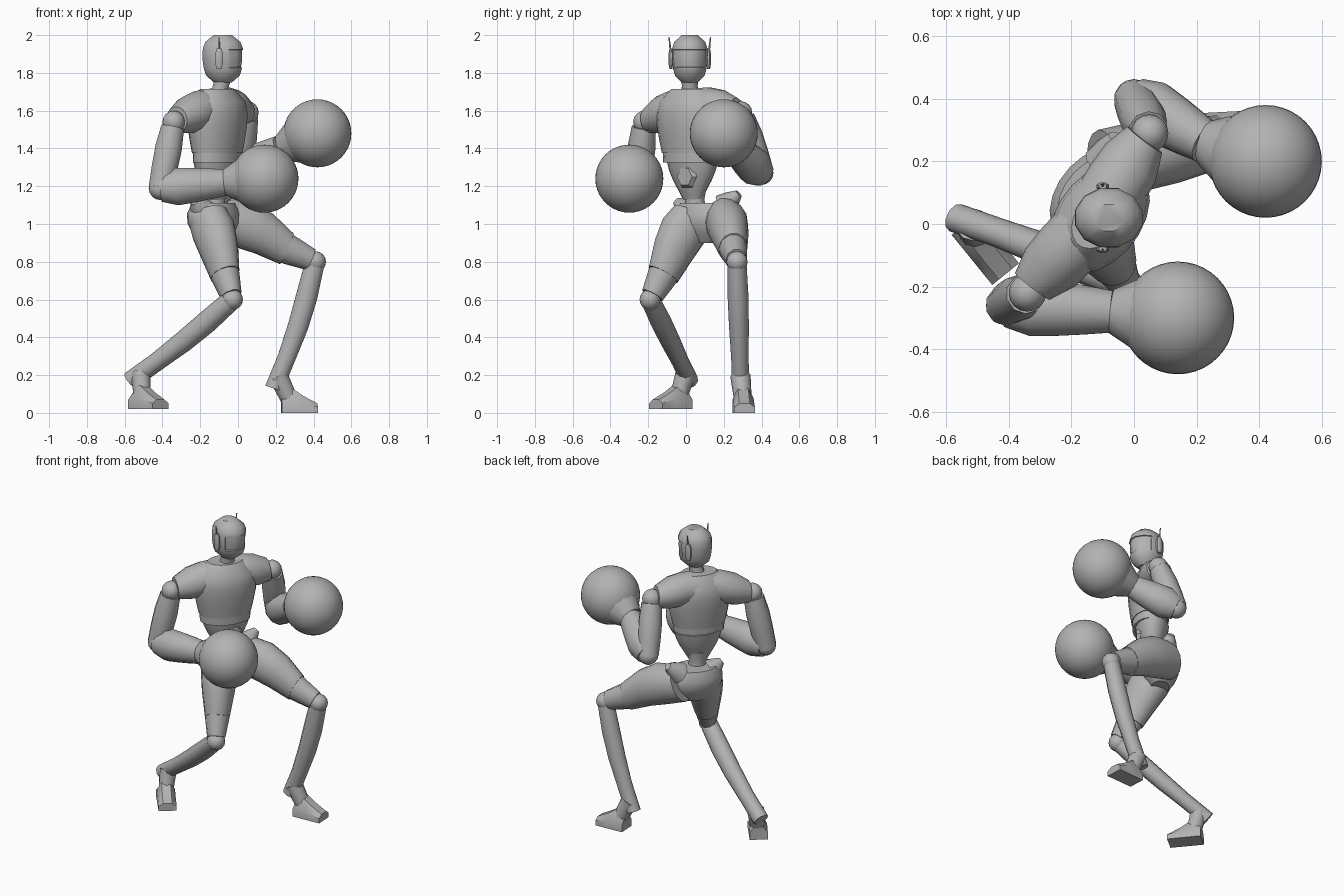
import bpy, bmesh, math
from mathutils import Vector

if "Cube" in bpy.data.objects:
    bpy.data.objects.remove(bpy.data.objects["Cube"], do_unlink=True)

grey = bpy.data.materials.new("mid_grey")
grey.use_nodes = True
TONE = (.45, .45, .45, 1)
grey.diffuse_color = TONE
grey.node_tree.nodes["Principled BSDF"].inputs["Base Color"].default_value = TONE

X, Y, Z = Vector((1, 0, 0)), Vector((0, 1, 0)), Vector((0, 0, 1))
NONE = Vector()
parts = []


def finish(name, bm):
    """Turn a bmesh into a named grey object."""
    bmesh.ops.recalc_face_normals(bm, faces=bm.faces)
    mesh = bpy.data.meshes.new(name)
    bm.to_mesh(mesh)
    bm.free()
    mesh.materials.append(grey)
    obj = bpy.data.objects.new(name, mesh)
    bpy.context.collection.objects.link(obj)
    parts.append(obj)


def skin(loops, bm):
    """Bridge equal loops of vertices and cap both ends."""
    for low, high in zip(loops, loops[1:]):
        for k in range(len(low)):
            bm.faces.new((low[k - 1], low[k], high[k], high[k - 1]))
    bm.faces.new(loops[0])
    bm.faces.new(loops[-1])


def tube(start, end, radii, hint=Z, flat=1, bend=NONE, sides=12):
    """Evenly spaced rings from start to end; flat squeezes them across the hint."""
    bm = bmesh.new()
    axis = (end - start).normalized()
    u = (hint - axis * hint.dot(axis)).normalized()
    v = axis.cross(u) * flat
    loops = []
    for i, radius in enumerate(radii):
        t = i / (len(radii) - 1)
        centre = start.lerp(end, t) + bend * math.sin(math.pi * t)
        angles = [math.tau * (k + .5) / sides for k in range(sides)]
        loops.append([bm.verts.new(centre + (u * math.cos(a) + v * math.sin(a)) * radius) for a in angles])
    skin(loops, bm)
    return bm


def limb(name, *args, **options):
    finish(name, tube(*args, **options))


def ball(name, centre, radius, segments=16):
    bm = bmesh.new()
    bmesh.ops.create_uvsphere(bm, u_segments=segments, v_segments=segments // 2, radius=radius)
    bmesh.ops.translate(bm, vec=centre, verts=bm.verts)
    finish(name, bm)


def foot(name, heel, toe):
    """Wedge with a bevelled instep, low at the toe."""
    side = Z.cross(toe - heel).normalized() * .055
    bm = bmesh.new()
    loops = []
    for t, height in ((0, .08), (.3, .13), (.6, .09), (1, .05)):
        outline = [(-1, 0), (1, 0), (1, .6), (.5, 1), (-.5, 1), (-1, .6)]
        loops.append([bm.verts.new(heel.lerp(toe, t) + side * s + Z * height * h) for s, h in outline])
    skin(loops, bm)
    finish(name, bm)


# Joint positions of the boxing pose
POSE = {
    "right": dict(shoulder=(-.34, -.22, 1.54), elbow=(-.41, -.26, 1.19), wrist=(-.07, -.28, 1.22),
                  glove=(.14, -.3, 1.24), hip=(-.16, .04, 1.04), crest=(-.23, -.05, 1.12),
                  knee=(-.03, -.19, .6), calf_end=(-.57, .02, .17),
                  heel=(-.54, 0, .02), toe=(-.41, -.16, .02)),
    "left": dict(shoulder=(.05, .29, 1.59), elbow=(0, .4, 1.27), wrist=(.23, .26, 1.4),
                 glove=(.42, .2, 1.48), hip=(-.1, .2, 1.03), crest=(-.06, .28, 1.16),
                 knee=(.41, .27, .8), calf_end=(.19, .29, .13),
                 heel=(.23, .3, 0), toe=(.42, .31, 0)),
}
POSE = {label: {joint: Vector(p) for joint, p in joints.items()} for label, joints in POSE.items()}
RIGHT, LEFT = POSE["right"], POSE["left"]

# The torso is turned along the line of the shoulders
across = LEFT["shoulder"] - RIGHT["shoulder"]
across.z = 0
across.normalize()
forward = across.cross(Z)
pelvis = Vector((-.13, .09, 0))
spine = Vector((-.11, .02, 0))
skull = Vector((-.08, .02, 0))

# Head with a shallow recessed visor wrapped round its front
head = tube(skull + Z * 1.75, skull + Z * 2, (.05, .092, .104, .11, .112, .11, .096, .05), hint=X, flat=.88)
head.normal_update()
visor = [f for f in head.faces if f.normal.x > .4 and 1.82 < f.calc_center_median().z < 1.93]
bmesh.ops.inset_region(head, faces=visor, thickness=.006, depth=0)
bmesh.ops.inset_region(head, faces=visor, thickness=.002, depth=-.006)
finish("head", head)

# Ear pods with thin aerials
for label, outward in (("right", -Y), ("left", Y)):
    ear = skull - X * .02 + outward * .1
    limb(label + "_ear_pod", ear + Z * 1.82, ear + Z * 1.93, (.013, .022, .022, .022, .013),
         hint=X, flat=.6, sides=8)
    limb(label + "_aerial", ear + Z * 1.9, ear + Z * 1.99 + outward * .01, (.006, .003), sides=6, hint=X)

# Neck and collar
limb("neck", spine + Z * 1.62, skull + Z * 1.79, (.07, .048, .043, .05), hint=X)
limb("collar", spine + Z * 1.64, spine + Z * 1.71, (.09, .066), hint=X)


# Chest, rib band, belly, waist and pelvis, stacked upright
def torso(name, centre, low, high, widths, depth=.68):
    limb(name, centre + Z * low, centre + Z * high, widths, hint=across, flat=depth, sides=20)


torso("chest", spine, 1.375, 1.715, (.165, .18, .193, .198, .185, .11))
torso("rib_band", spine, 1.325, 1.38, (.157, .16))
torso("belly", spine.lerp(pelvis, .2), 1.13, 1.335, (.055, .085, .115, .138, .152))
torso("waist", pelvis.lerp(spine, .6), 1, 1.2, (.09, .06, .052, .065), depth=.9)
torso("pelvis", pelvis, .9, 1.11, (.08, .14, .17, .172, .14))
plate = spine + forward * .06 + across * .03 + Z * 1.25
limb("belly_plate", plate, plate + forward * .025, (.065, .05), sides=6)

# Square shoulder yoke running across the chest
limb("shoulder_yoke", RIGHT["shoulder"].lerp(LEFT["shoulder"], .04) + Z * .01,
     LEFT["shoulder"].lerp(RIGHT["shoulder"], .04) + Z * .01, (.07, .1, .105, .1, .1, .105, .1, .07),
     bend=Z * .045 + forward * .02, sides=14)

for label, joints in POSE.items():
    shoulder, elbow, wrist, glove, hip, crest, knee, calf_end, heel, toe = joints.values()

    # Arm and glove
    ball(label + "_shoulder_ball", shoulder, .06)
    limb(label + "_upper_arm", shoulder.lerp(elbow, .08), elbow, (.064, .074, .072, .066), hint=X, sides=10)
    ball(label + "_elbow_ball", elbow, .063)
    limb(label + "_forearm", elbow, wrist, (.075, .102, .095, .085, .073), flat=.95)
    limb(label + "_glove_cuff", wrist, wrist.lerp(glove, .4), (.073, .12))
    ball(label + "_glove", glove, .18, segments=40)

    # Hip, thigh and knee
    limb(label + "_hip_crest", crest.lerp(pelvis + Z, .4), crest, (.07, .05, .022), hint=forward)
    limb(label + "_thigh", hip, hip.lerp(knee, .7), (.12, .132, .117, .09), flat=.85, bend=Z * .03, sides=14)
    limb(label + "_knee_cuff", hip.lerp(knee, .6), hip.lerp(knee, .95), (.092, .078, .062), flat=.9, sides=10)
    ball(label + "_knee_ball", knee, .056)

    # Lower leg and foot
    limb(label + "_shin", knee.lerp(calf_end, .03), calf_end, (.055, .06, .057, .05, .05),
         hint=X, flat=.92, bend=X * .02, sides=10)
    limb(label + "_ankle", knee.lerp(calf_end, .9), heel.lerp(toe, .25) + Z * .06, (.054, .046), hint=X, sides=10)
    foot(label + "_foot", heel, toe)

# Smooth shading that keeps hard rims sharp
bpy.ops.object.select_all(action="DESELECT")
for obj in parts:
    obj.select_set(True)
bpy.context.view_layer.objects.active = parts[0]
bpy.ops.object.shade_smooth_by_angle(angle=math.radians(40))
